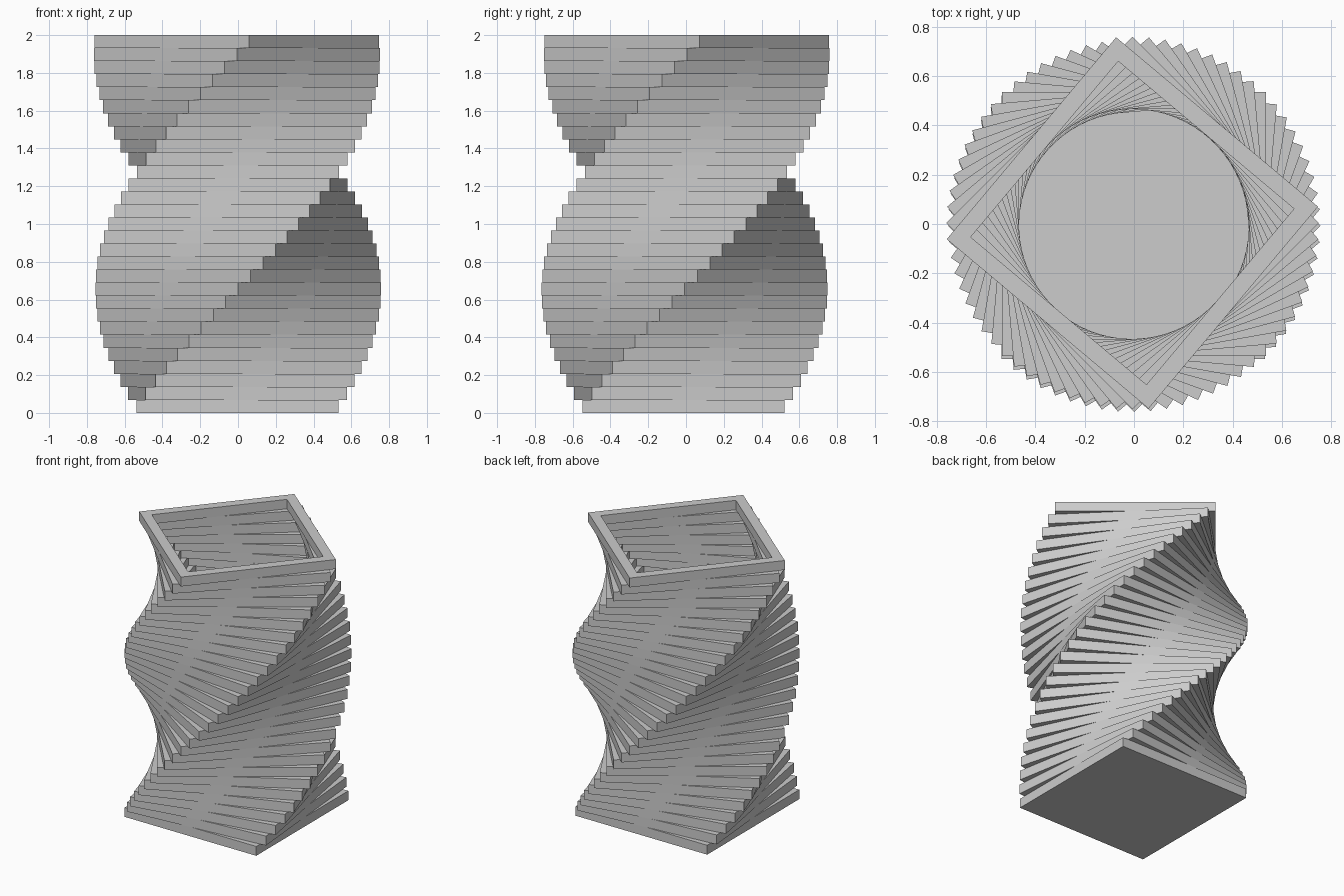
import bpy
import bmesh
from math import radians
from mathutils import Matrix, Vector

cube = bpy.data.objects.get("Cube")
if cube:
    bpy.data.objects.remove(cube, do_unlink=True)

LAYERS = 29
STEP = 2.0 / LAYERS          # layer height, also the wall thickness
TWIST = radians(5)           # turn per layer
HALF = 0.535                 # half side of each square
PIVOT = Vector((-0.008, -0.005, 0))    # twist axis
OFFSET = Vector((0.005, -0.008, 0))    # square centre from the axis
GREY = (0.604, 0.604, 0.604, 1)

grey = bpy.data.materials.new("light_grey")
grey.use_nodes = True
grey.diffuse_color = GREY
grey.node_tree.nodes["Principled BSDF"].inputs["Base Color"].default_value = GREY


def square_loop(bm, half, z):
    """Four corners of a square at height z."""
    corners = ((-1, -1), (1, -1), (1, 1), (-1, 1))
    return [bm.verts.new((x * half, y * half, z)) for x, y in corners]


def bridge(bm, a, b):
    """Join two square loops with four faces."""
    for i in range(4):
        j = (i + 1) % 4
        bm.faces.new((a[i], a[j], b[j], b[i]))


def square_mesh(name, wall=None):
    """Square slab one layer high; with a wall width it becomes an open frame."""
    bm = bmesh.new()
    low, high = square_loop(bm, HALF, 0), square_loop(bm, HALF, STEP)
    bridge(bm, low, high)
    if wall:
        inner_low = square_loop(bm, HALF - wall, 0)
        inner_high = square_loop(bm, HALF - wall, STEP)
        bridge(bm, high, inner_high)
        bridge(bm, inner_high, inner_low)
        bridge(bm, inner_low, low)
    else:
        bm.faces.new(low)
        bm.faces.new(high)
    bmesh.ops.translate(bm, verts=bm.verts[:], vec=OFFSET)
    bmesh.ops.recalc_face_normals(bm, faces=bm.faces[:])
    mesh = bpy.data.meshes.new(name)
    bm.to_mesh(mesh)
    bm.free()
    mesh.materials.append(grey)
    return mesh


# Solid floor slab below a stack of open frames, each turned a little further
floor = square_mesh("floor_slab")
frame = square_mesh("square_frame", wall=STEP)
for i in range(LAYERS):
    name = "floor_slab" if i == 0 else f"twisted_frame_{i:02d}"
    layer = bpy.data.objects.new(name, floor if i == 0 else frame)
    layer.matrix_world = (Matrix.Translation(PIVOT + Vector((0, 0, i * STEP)))
                          @ Matrix.Rotation(i * TWIST, 4, 'Z'))
    bpy.context.collection.objects.link(layer)
